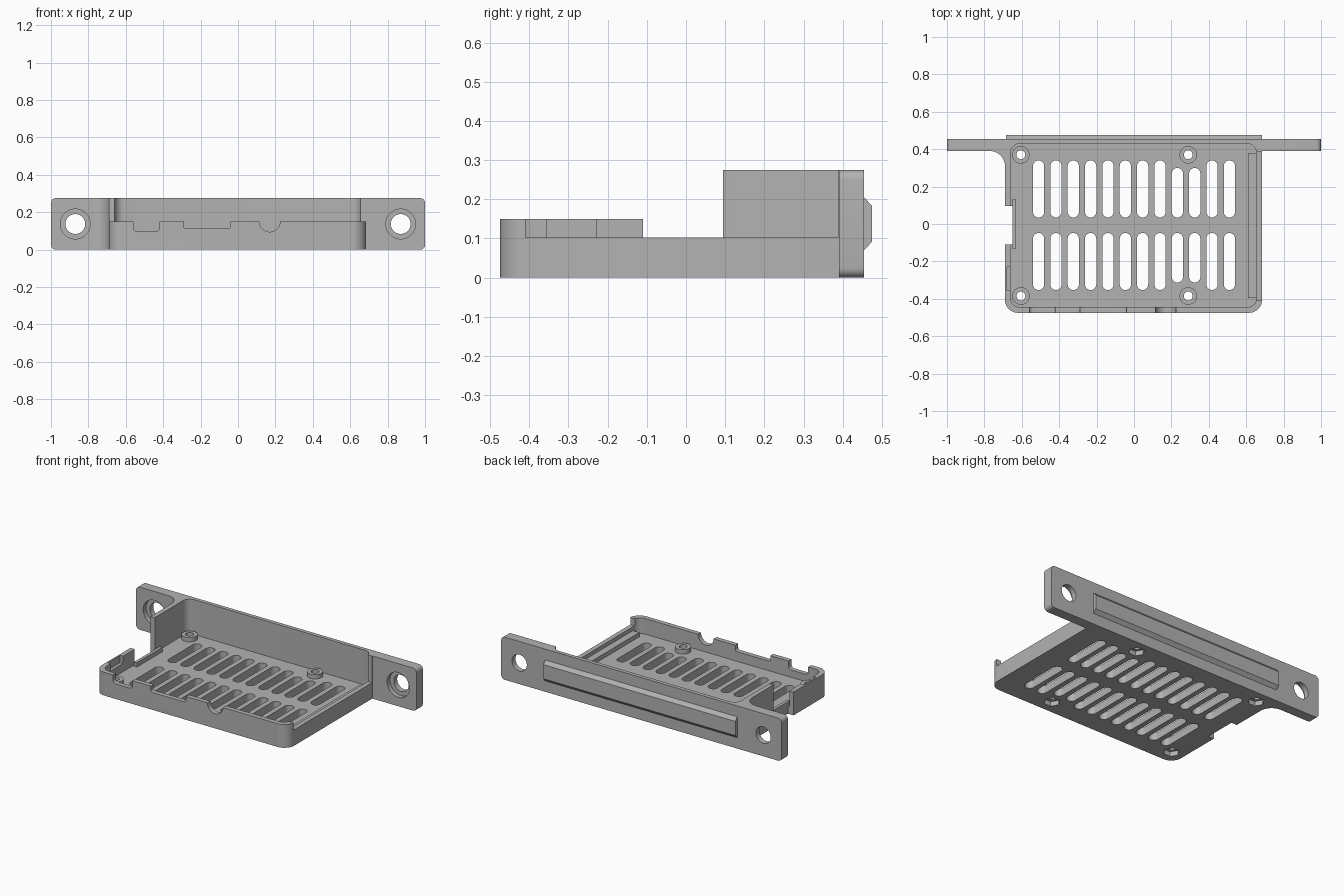
import bpy, bmesh, math

if "Cube" in bpy.data.objects:
    bpy.data.objects.remove(bpy.data.objects["Cube"])

grey = bpy.data.materials.new("plain grey")
grey.use_nodes = True
grey.diffuse_color = (0.45, 0.45, 0.45, 1)
grey.node_tree.nodes["Principled BSDF"].inputs["Base Color"].default_value = grey.diffuse_color


def arc(cx, cy, r, a0, a1, n):
    angles = [math.radians(a0 + (a1 - a0) * i / n) for i in range(n + 1)]
    return [(cx + r * math.cos(a), cy + r * math.sin(a)) for a in angles]


def circle(cx, cy, r, n=32):
    return arc(cx, cy, r, 0, 360, n)[:-1]


def rect(x0, x1, y0, y1):
    return [(x0, y0), (x1, y0), (x1, y1), (x0, y1)]


def rounded(x0, x1, y0, y1, r, n=8):
    return (arc(x0 + r, y0 + r, r, 180, 270, n) + arc(x1 - r, y0 + r, r, 270, 360, n)
            + arc(x1 - r, y1 - r, r, 0, 90, n) + arc(x0 + r, y1 - r, r, 90, 180, n))


def slot(x, y0, y1, r):
    return arc(x, y0 + r, r, 180, 360, 12) + arc(x, y1 - r, r, 0, 180, 12)


def prism(name, outline, lo, hi, axis="Z"):
    """Extrude a flat outline along an axis."""
    place = {"Z": lambda u, v, w: (u, v, w),
             "Y": lambda u, v, w: (u, w, v),
             "X": lambda u, v, w: (w, u, v)}[axis]
    bm = bmesh.new()
    ends = [[bm.verts.new(place(u, v, w)) for u, v in outline] for w in (lo, hi)]
    bm.faces.new(ends[0])
    bm.faces.new(ends[1])
    n = len(outline)
    for i in range(n):
        j = (i + 1) % n
        bm.faces.new((ends[0][i], ends[0][j], ends[1][j], ends[1][i]))
    bmesh.ops.recalc_face_normals(bm, faces=bm.faces)
    mesh = bpy.data.meshes.new(name)
    bm.to_mesh(mesh)
    bm.free()
    obj = bpy.data.objects.new(name, mesh)
    bpy.context.collection.objects.link(obj)
    mesh.materials.append(grey)
    return obj


def combine(tool, operation):
    """Apply a boolean to the case and discard the tool."""
    bpy.context.view_layer.objects.active = case
    mod = case.modifiers.new(tool.name, "BOOLEAN")
    mod.operation, mod.solver, mod.object = operation, "EXACT", tool
    bpy.ops.object.modifier_apply(modifier=mod.name)
    bpy.data.objects.remove(tool)


def add(*args):
    combine(prism(*args), "UNION")


def cut(*args):
    combine(prism(*args), "DIFFERENCE")


WALL, LOW, TALL, FLOOR, REST = 0.15, 0.103, 0.275, 0.05, 0.078

# Tray block with rounded front corners
outer = (arc(-0.62, -0.405, 0.07, 180, 270, 10) + arc(0.615, -0.405, 0.07, 270, 360, 10)
         + [(0.685, 0.44), (-0.69, 0.44)])
case = prism("ventilated_tray", outer, 0, TALL)

# Mounting plate, corner fillet and tapered back ridge
add("mounting_plate", rounded(-1, 1, 0, TALL, 0.025, 6), 0.39, 0.455, "Y")
add("corner_fillet", [(-0.68, 0.4), (-0.68, 0.31)] + arc(-0.77, 0.31, 0.08, 0, 90, 10)
    + [(-0.77, 0.4)], 0, TALL)
add("back_ridge", [(0.44, 0.07), (0.455, 0.07), (0.475, 0.092), (0.475, 0.183),
                   (0.455, 0.205), (0.44, 0.205)], -0.685, 0.685, "X")

# Cavity and stepped wall heights
cut("cavity", rounded(-0.66, 0.655, -0.445, 0.43, 0.05), FLOOR, 0.4)
cut("front_step", rect(-1.1, 1.1, -0.6, 0.095), WALL, 0.4)
cut("side_step", rect(0.63, 0.8, -0.41, 0.388), LOW, 0.4)

# Card opening and inside recess of the right wall
cut("card_opening", rect(-0.8, -0.65, -0.11, 0.095), -0.1, 0.4)
cut("wall_recess", rect(-0.68, -0.64, -0.355, -0.23), LOW, 0.4)

# Board supports
add("card_lip", rect(-0.65, -0.63, -0.13, 0.13), 0.01, REST)
add("side_rail", rect(0.61, 0.67, -0.395, 0.38), 0.01, REST)
posts = [(x, y) for x in (-0.605, 0.29) for y in (-0.385, 0.37)]
for x, y in posts:
    add("standoff", circle(x, y, 0.047), 0.01, REST)
    cut("screw_hole", circle(x, y, 0.024, 20), -0.1, 0.2)
    cut("nut_pocket", circle(x, y, 0.048, 6), -0.1, 0.03)

# Connector notches in the front wall
cut("notch_a", rounded(-0.56, -0.42, 0.097, 0.3, 0.02, 4), -0.6, -0.43, "Y")
cut("notch_b", rounded(-0.29, -0.04, 0.112, 0.3, 0.012, 4), -0.6, -0.43, "Y")
cut("notch_round", circle(0.17, WALL, 0.055), -0.6, -0.43, "Y")

# Vent slots, shortened beside the standoffs
for i in range(12):
    x = -0.51 + i * 1.02 / 11
    trim = 0.04 if i in (8, 9) else 0
    cut("vent", slot(x, 0.035, 0.34 - trim, 0.03), -0.1, 0.2)
    cut("vent", slot(x, -0.353 + trim, -0.048, 0.03), -0.1, 0.2)

# Counterbored mounting holes
for x in (-0.87, 0.87):
    cut("mount_hole", circle(x, 0.137, 0.053), 0.3, 0.6, "Y")
    cut("counterbore", circle(x, 0.137, 0.08), 0.3, 0.42, "Y")

# Keep edges crisp and curves smooth
bpy.ops.object.select_all(action="DESELECT")
case.select_set(True)
bpy.context.view_layer.objects.active = case
bpy.ops.object.shade_smooth_by_angle(angle=math.radians(30))
